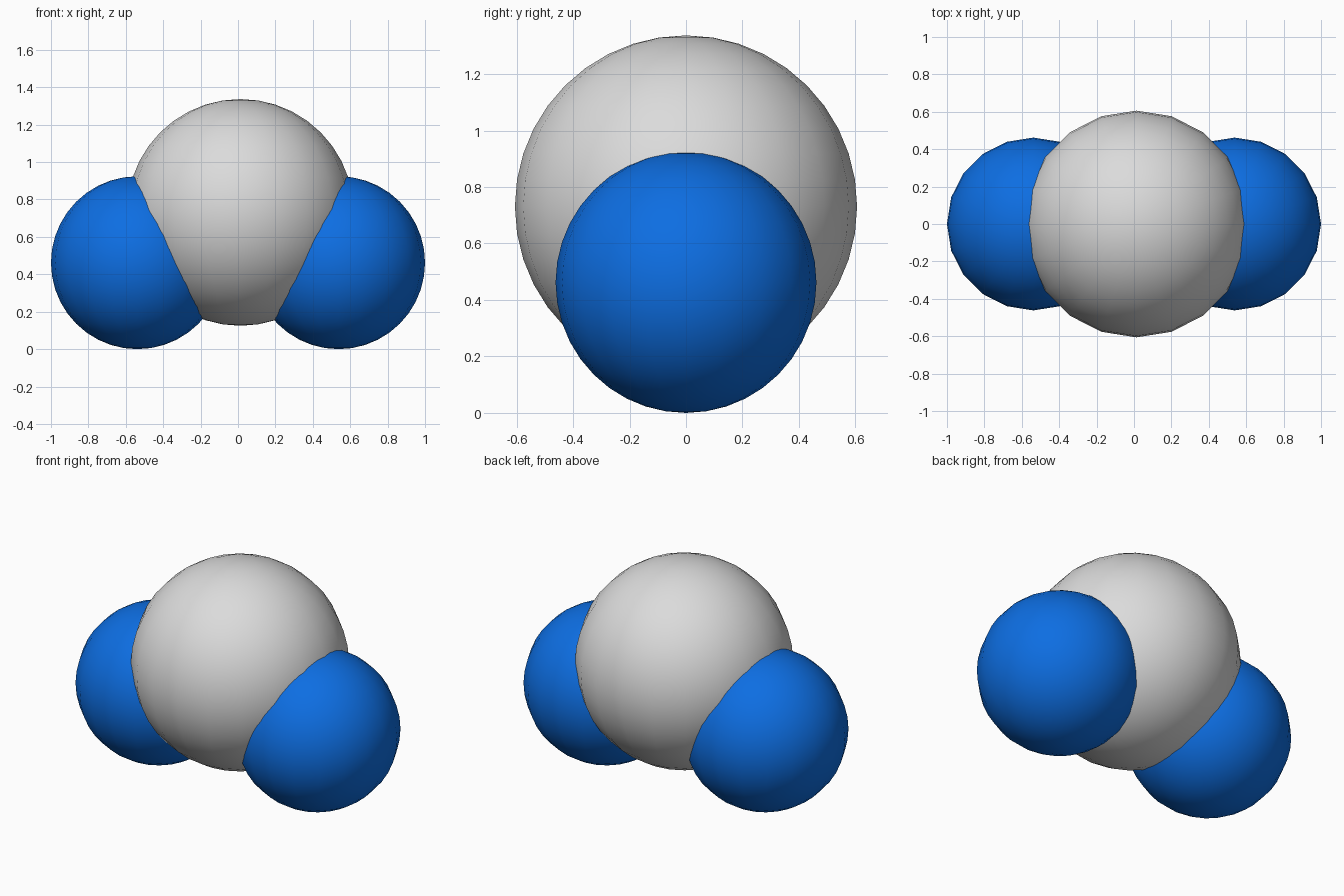
import bpy

cube = bpy.data.objects.get("Cube")
if cube:
    bpy.data.objects.remove(cube, do_unlink=True)


def make_material(name, rgb):
    mat = bpy.data.materials.new(name)
    mat.use_nodes = True
    color = (*rgb, 1.0)
    mat.diffuse_color = color
    mat.node_tree.nodes["Principled BSDF"].inputs["Base Color"].default_value = color
    return mat


def make_ball(name, radius, x, z, mat):
    bpy.ops.mesh.primitive_uv_sphere_add(
        segments=20, ring_count=20, radius=radius, location=(x, 0, z))
    ball = bpy.context.object
    ball.name = name
    ball.data.materials.append(mat)
    bpy.ops.object.shade_smooth()
    return ball


light_gray = make_material("light_gray", (0.71, 0.71, 0.71))
blue = make_material("blue", (0.004, 0.155, 0.76))

# Large central ball
make_ball("center_ball", 0.606, 0.013, 0.731, light_gray)

# Two smaller balls overlapping it low on each side
for side, x in (("left", 1), ("right", -1)):
    make_ball(side + "_ball", 0.462, x * 0.538, 0.462, blue)
